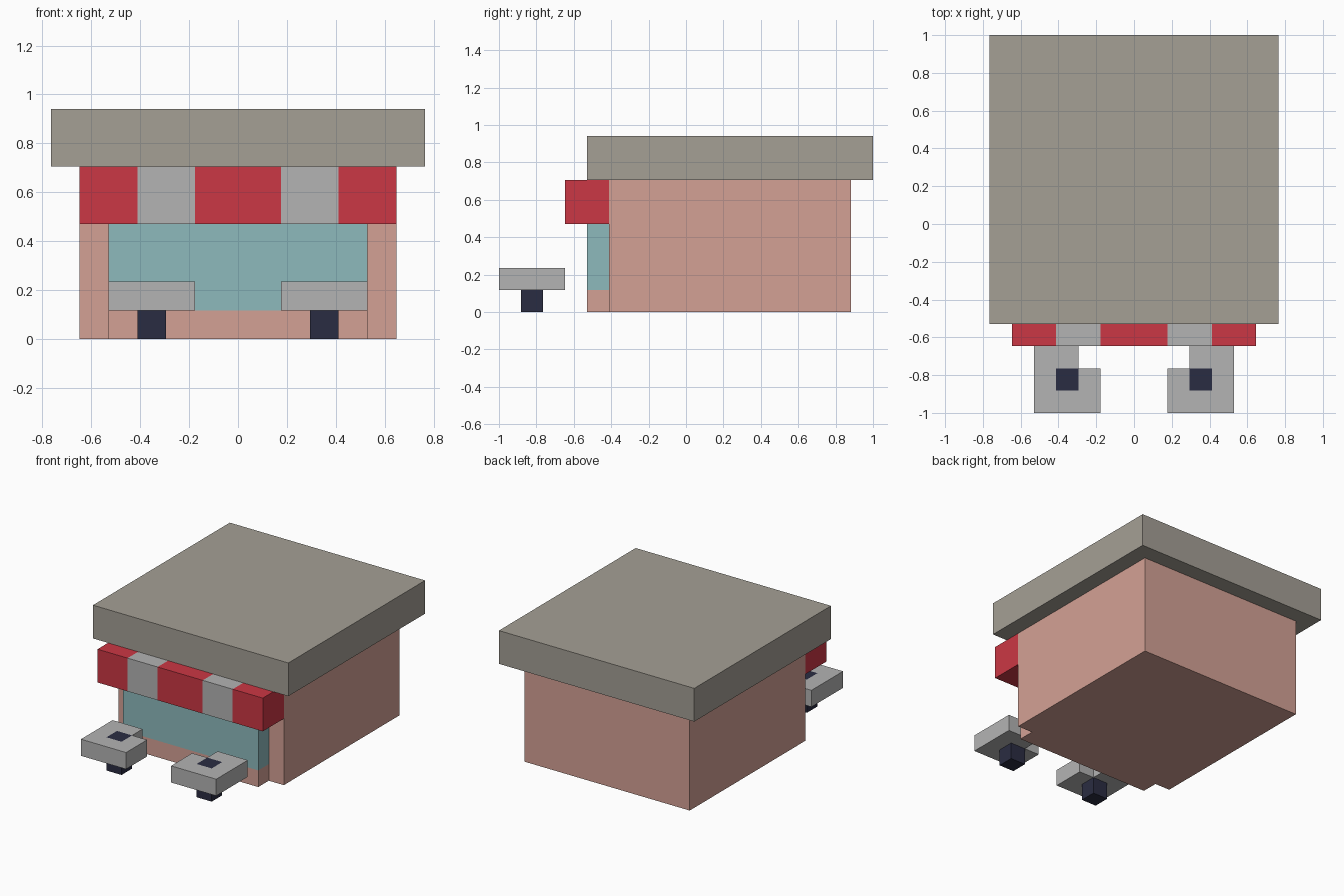
import bpy, bmesh
from mathutils import Vector

if "Cube" in bpy.data.objects:
    bpy.data.objects.remove(bpy.data.objects["Cube"])

U = 2 / 17                      # one block; the grid is 13 x 17 x 8 blocks
ORIGIN = Vector((-6.5, -8.5, 0))
NORMALS = [(1, 0, 0), (-1, 0, 0), (0, 1, 0), (0, -1, 0), (0, 0, 1), (0, 0, -1)]


def box(x0, x1, y0, y1, z0, z1):
    return {(x, y, z) for x in range(x0, x1) for y in range(y0, y1) for z in range(z0, z1)}


def mirror(cells):
    return {(12 - x, y, z) for x, y, z in cells}


def material(name, r, g, b):
    mat = bpy.data.materials.new(name)
    mat.diffuse_color = (*[(c / 255) ** 2.2 for c in (r, g, b)], 1)
    mat.use_nodes = True
    mat.node_tree.nodes["Principled BSDF"].inputs["Base Color"].default_value = mat.diffuse_color
    return mat


salmon = material("salmon", 211, 160, 148)
stone = material("stone", 163, 158, 148)
red = material("red", 202, 58, 70)
teal = material("teal", 140, 184, 187)
navy = material("navy", 46, 48, 68)
light = material("light_grey", 178, 178, 178)

# Table: 3 x 3 top with its inner back corner missing, post flush in the middle
post = box(3, 4, 1, 2, 0, 2)
table = box(2, 5, 0, 3, 1, 2) - box(4, 5, 2, 3, 1, 2) - post
# Awning stripes
white_stripe = box(3, 5, 3, 5, 4, 6)
white = white_stripe | mirror(white_stripe)

parts = {
    "walls": (box(1, 12, 5, 16, 0, 6) | box(2, 11, 4, 5, 0, 1), salmon),
    "roof": (box(0, 13, 4, 17, 6, 8), stone),
    "window": (box(2, 11, 4, 5, 1, 4), teal),
    "awning_red": (box(1, 12, 3, 5, 4, 6) - white, red),
    "awning_white": (white, light),
    "table_left": (table, light),
    "table_right": (mirror(table), light),
    "table_post_left": (post, navy),
    "table_post_right": (mirror(post), navy),
}
solid = set().union(*(cells for cells, _ in parts.values()))


def build(name, cells, mat):
    """Skin the exposed block sides and merge them into large flat faces."""
    bm = bmesh.new()
    for cell in cells:
        centre = Vector(cell) + Vector((.5, .5, .5))
        for n in map(Vector, NORMALS):
            if tuple(int(c + d) for c, d in zip(cell, n)) in solid:
                continue
            a = Vector((n.y, n.z, n.x)) / 2
            b = n.cross(a)
            corners = [a + b, b - a, -a - b, a - b]
            if (corners[1] - corners[0]).cross(corners[2] - corners[1]).dot(n) < 0:
                corners.reverse()
            bm.faces.new([bm.verts.new((ORIGIN + centre + n / 2 + c) * U) for c in corners])
    bmesh.ops.remove_doubles(bm, verts=bm.verts, dist=1e-4)
    bmesh.ops.dissolve_limit(bm, angle_limit=0.01, verts=bm.verts, edges=bm.edges)
    mesh = bpy.data.meshes.new(name)
    bm.to_mesh(mesh)
    bm.free()
    mesh.materials.append(mat)
    bpy.context.collection.objects.link(bpy.data.objects.new(name, mesh))


for part, (cells, mat) in parts.items():
    build(part, cells, mat)
